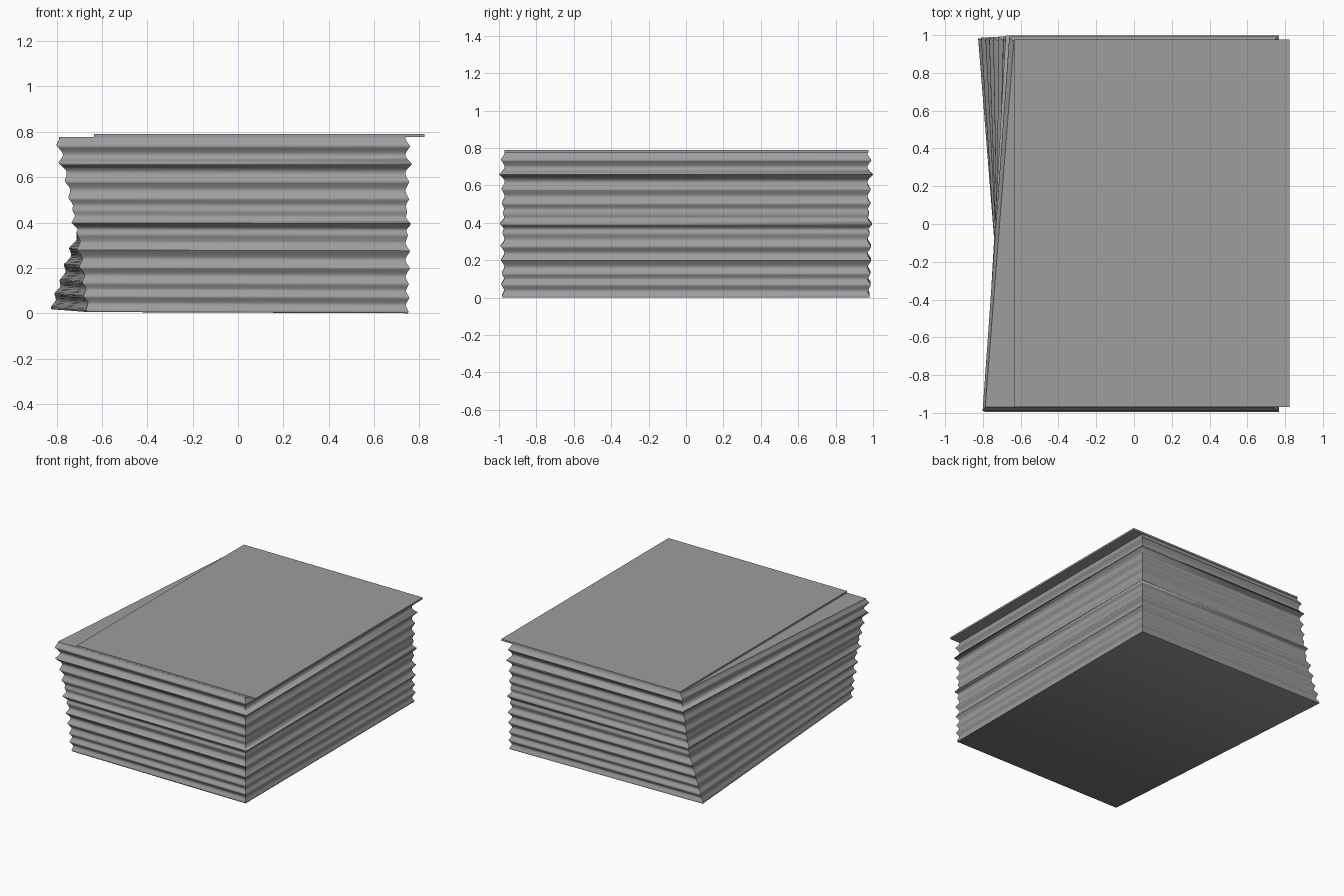
import bpy, bmesh, math

if "Cube" in bpy.data.objects:
    bpy.data.objects.remove(bpy.data.objects["Cube"])

TOP = 0.777

# Ripple bulges up the stack: height -> depth
BUMPS = [(0.008, .014), (0.07, .019), (0.13, .016), (0.20, .021), (0.275, .022), (0.345, .012),
         (0.395, .026), (0.45, .009), (0.505, .017), (0.58, .018), (0.66, .03), (0.738, .022)]


def ripple(z, shift):
    return max(d * max(0, 1 - abs(z + shift - h) / .036) ** 1.35 for h, d in BUMPS)


def bend(low, mid, high, z):
    if z < .35:
        return low + (mid - low) * z / .35
    return mid + (high - mid) * (z - .35) / (TOP - .35)


grey = bpy.data.materials.new("paper_grey")
grey.diffuse_color = (.34, .34, .34, 1)
grey.use_nodes = True
grey.node_tree.nodes["Principled BSDF"].inputs["Base Color"].default_value = grey.diffuse_color

# Paper stack: rippled rings, left edge twisting from bottom to top
bm = bmesh.new()
rings = []
N = 110
for i in range(N + 1):
    z = TOP * i / N
    f, r, b, l = (ripple(z, s) for s in (0, .002, .004, -.002))
    xf = bend(-.655, -.70, -.788, z) - l
    xb = bend(-.815, -.70, -.635, z) - l
    lift = .018 * (1 - i / N)
    pts = [(xf, -.97 - f, z + lift * .3), (.738 + r, -.97 - f, z),
           (.738 + r, .97 + b, z), (xb, .97 + b, z + lift)]
    rings.append([bm.verts.new(p) for p in pts])
for a, c in zip(rings, rings[1:]):
    for k in range(4):
        n = (k + 1) % 4
        bm.faces.new((a[k], a[n], c[n], c[k]))
bm.faces.new(rings[0][::-1])
bm.faces.new(rings[-1])
mesh = bpy.data.meshes.new("paper_stack")
bm.to_mesh(mesh)
bm.free()
stack = bpy.data.objects.new("paper_stack", mesh)
bpy.context.collection.objects.link(stack)
bpy.context.view_layer.objects.active = stack
stack.select_set(True)
bpy.ops.object.shade_smooth_by_angle(angle=math.radians(65))

# Thin loose sheet on top, shifted to the right
bpy.ops.mesh.primitive_cube_add(size=1, location=(.0935, .003, .7835))
sheet = bpy.context.object
sheet.name = "top_sheet"
sheet.scale = (1.457, 1.945, .013)
bpy.ops.object.transform_apply(location=False, rotation=False, scale=True)

for obj in (stack, sheet):
    obj.data.materials.append(grey)
